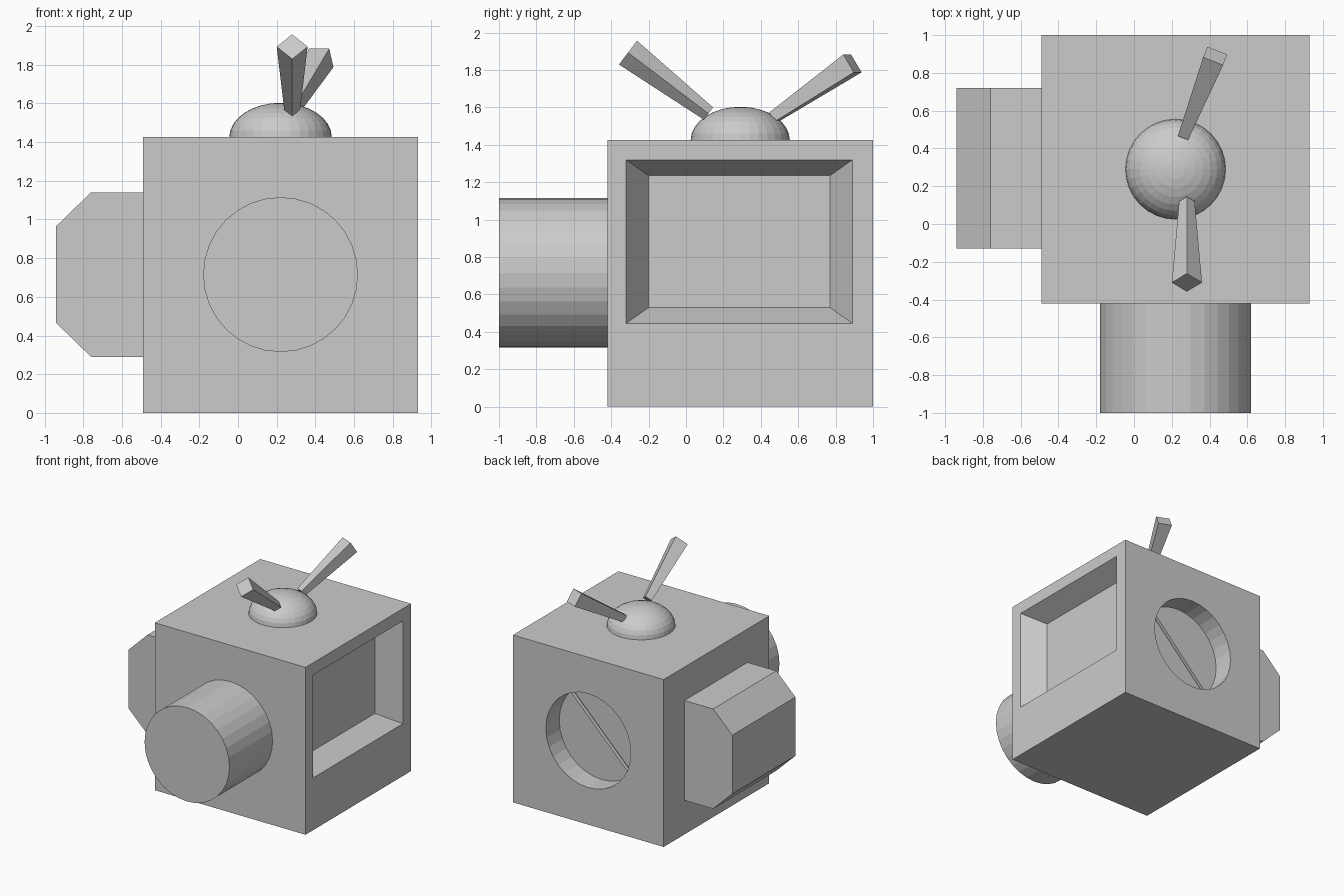
import bpy, bmesh, math
from mathutils import Vector, Matrix

if "Cube" in bpy.data.objects:
    bpy.data.objects.remove(bpy.data.objects["Cube"])


def make(name, bm):
    bmesh.ops.recalc_face_normals(bm, faces=bm.faces)
    mesh = bpy.data.meshes.new(name)
    bm.to_mesh(mesh)
    bm.free()
    obj = bpy.data.objects.new(name, mesh)
    bpy.context.collection.objects.link(obj)
    return obj


def loft(name, ring_a, ring_b):
    """Closed solid between two matching rings of points."""
    bm = bmesh.new()
    a = [bm.verts.new(p) for p in ring_a]
    b = [bm.verts.new(p) for p in ring_b]
    n = len(a)
    bm.faces.new(a)
    bm.faces.new(b)
    for i in range(n):
        j = (i + 1) % n
        bm.faces.new((a[i], a[j], b[j], b[i]))
    return make(name, bm)


def rect_yz(x, y0, y1, z0, z1):
    return [(x, y0, z0), (x, y1, z0), (x, y1, z1), (x, y0, z1)]


def circle_xz(y, r, n=32):
    return [(0.22 + r * math.cos(2 * math.pi * i / n), y,
             0.715 + r * math.sin(2 * math.pi * i / n)) for i in range(n)]


def cut(body, cutter):
    mod = body.modifiers.new(cutter.name, 'BOOLEAN')
    mod.operation = 'DIFFERENCE'
    mod.solver = 'EXACT'
    mod.object = cutter
    cutter.hide_render = True
    cutter.hide_set(True)


# Cube body
body = loft("body", rect_yz(-0.49, -0.42, 1, 0, 1.425), rect_yz(0.93, -0.42, 1, 0, 1.425))

# Tapered window recess on the right (cutter extends past the face along its taper)
cut(body, loft("window_cutter",
               rect_yz(0.75, -0.20, 0.77, 0.53, 1.235),
               rect_yz(1.11, -0.44, 1.01, 0.36, 1.405)))

# Round recess on the back with a diagonal slot in its floor
cut(body, loft("round_recess_cutter", circle_xz(0.82, 0.40), circle_xz(1.1, 0.40)))
d, w = Vector((1, 0, 1)).normalized() * 0.395, Vector((1, 0, -1)).normalized() * 0.015
slot = [d + w, d - w, -d - w, -d + w]
cut(body, loft("slot_cutter",
               [Vector((0.22, 0.79, 0.715)) + p for p in slot],
               [Vector((0.22, 0.90, 0.715)) + p for p in slot]))

# Round barrel on the front
loft("front_barrel", circle_xz(-1, 0.40), circle_xz(-0.42, 0.40))

# Chamfered block on the left
profile = [(-0.49, 0.29), (-0.76, 0.29), (-0.94, 0.465),
           (-0.94, 0.965), (-0.76, 1.14), (-0.49, 1.14)]
loft("left_block", [(x, -0.13, z) for x, z in profile], [(x, 0.72, z) for x, z in profile])

# Flattened half dome on top
bm = bmesh.new()
bmesh.ops.create_uvsphere(bm, u_segments=32, v_segments=16, radius=1)
bmesh.ops.bisect_plane(bm, geom=bm.verts[:] + bm.edges[:] + bm.faces[:],
                       plane_co=(0, 0, 0), plane_no=(0, 0, 1), clear_inner=True)
bmesh.ops.transform(bm, verts=bm.verts,
                    matrix=Matrix.Translation((0.22, 0.29, 1.425)) @ Matrix.Diagonal((0.265, 0.265, 0.178, 1)))
make("antenna_dome", bm)


# Square tapered antennas
def antenna(name, base, tip, roll):
    base, tip = Vector(base), Vector(tip)
    axis = (tip - base).normalized()
    u = axis.cross(Vector((0, 0, 1))).normalized()
    v = axis.cross(u)
    rings = []
    for centre, side in ((base, 0.058), (tip, 0.113)):
        r = side / math.sqrt(2)
        angles = [math.radians(roll + 90 * i) for i in range(4)]
        rings.append([centre + u * r * math.cos(t) + v * r * math.sin(t) for t in angles])
    loft(name, *rings)


antenna("front_antenna", (0.28, 0.12, 1.567), (0.28, -0.31, 1.893), 0)
antenna("back_antenna", (0.265, 0.47, 1.548), (0.43, 0.89, 1.835), 45)
